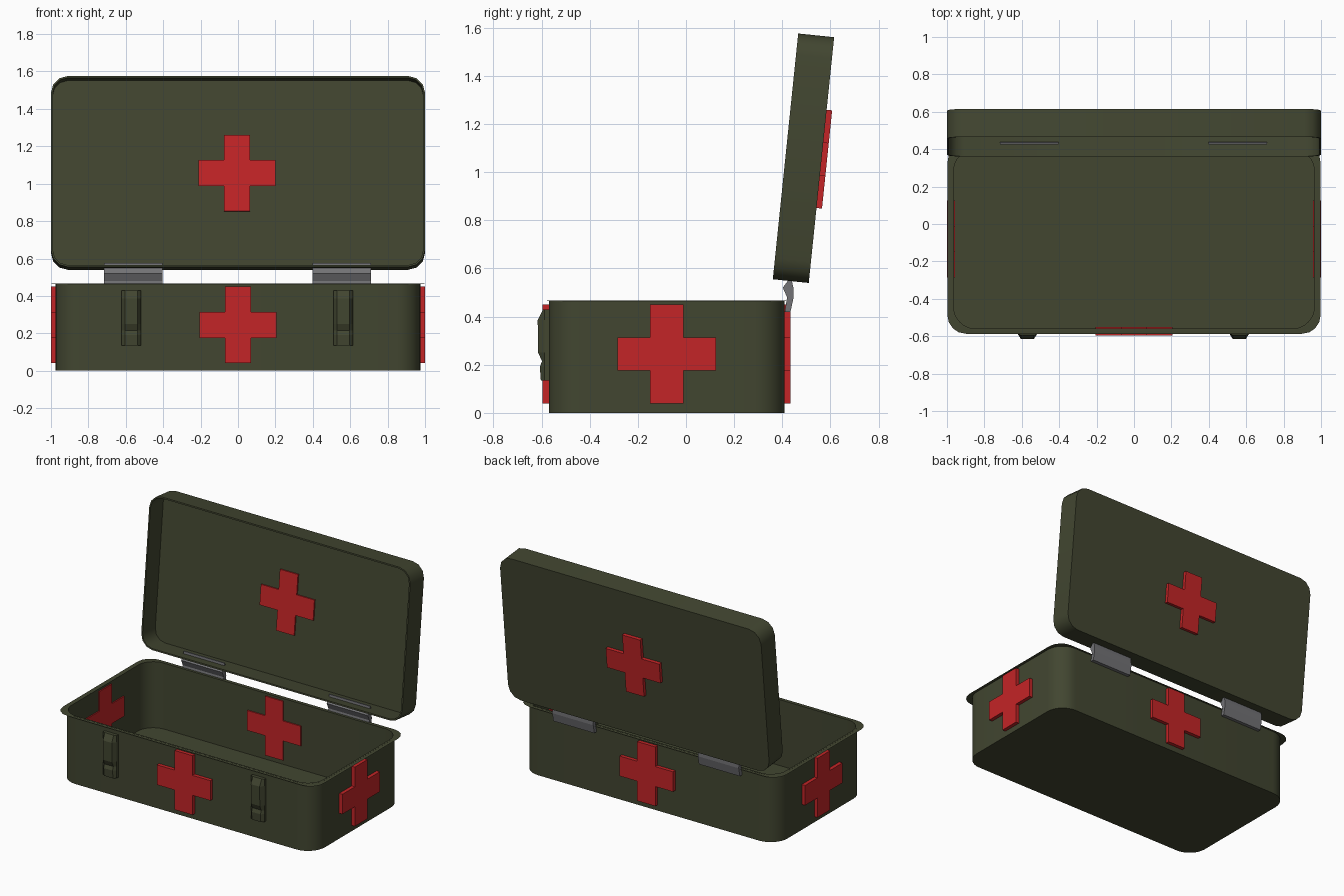
import bpy, bmesh, math
from mathutils import Matrix, Vector

if "Cube" in bpy.data.objects:
    bpy.data.objects.remove(bpy.data.objects["Cube"])


def material(name, rgb):
    m = bpy.data.materials.new(name)
    m.diffuse_color = (*rgb, 1)
    m.use_nodes = True
    m.node_tree.nodes["Principled BSDF"].inputs["Base Color"].default_value = m.diffuse_color
    return m


GREEN = material("olive green", (0.054, 0.061, 0.030))
RED = material("red", (0.55, 0.018, 0.020))
STEEL = material("grey steel", (0.17, 0.17, 0.18))


def loft(name, rings, mat, matrix=Matrix(), caps=True, smooth=False):
    """Skin a list of point rings, closing both ends if asked."""
    bm = bmesh.new()
    loops = [[bm.verts.new(p) for p in ring] for ring in rings]
    n = len(loops[0])
    for a, b in zip(loops, loops[1:]):
        for i in range(n):
            j = (i + 1) % n
            bm.faces.new((a[i], a[j], b[j], b[i]))
    if caps:
        bm.faces.new(loops[0])
        bm.faces.new(loops[-1])
    bmesh.ops.recalc_face_normals(bm, faces=bm.faces)
    mesh = bpy.data.meshes.new(name)
    bm.to_mesh(mesh)
    bm.free()
    mesh.materials.append(mat)
    ob = bpy.data.objects.new(name, mesh)
    bpy.context.collection.objects.link(ob)
    ob.matrix_world = matrix
    if smooth:
        bpy.ops.object.select_all(action='DESELECT')
        ob.select_set(True)
        bpy.context.view_layer.objects.active = ob
        bpy.ops.object.shade_smooth_by_angle(angle=math.radians(40))
    return ob


def rounded_rect(hx, hy, r, z, seg, cy=0):
    pts = []
    for k, (sx, sy) in enumerate([(1, 1), (-1, 1), (-1, -1), (1, -1)]):
        for i in range(seg + 1):
            a = math.radians(90 * (k + i / seg))
            pts.append((sx * (hx - r) + r * math.cos(a),
                        cy + sy * (hy - r) + r * math.sin(a), z))
    return pts


def tray(name, hx, hy, r, depth, seg, t, matrix):
    """Open hollow box with rounded corners."""
    outer = [rounded_rect(hx, hy, r, z, seg) for z in (0, depth)]
    inner = [rounded_rect(hx - t, hy - t, r - t, z, seg) for z in (depth, t)]
    return loft(name, outer + inner, GREEN, matrix, smooth=True)


def cross(name, matrix, back, front):
    """Plus-shaped badge running through a wall."""
    a, b = 0.069, 0.205
    quarter = [(b, -a), (b, a), (a, a)]
    pts = []
    for k in range(4):
        rot = Matrix.Rotation(math.radians(90 * k), 2)
        pts += [rot @ Vector(p) for p in quarter]
    loft(name, [[(p.x, p.y, z) for p in pts] for z in (back, front)], RED, matrix)


# Box body and its thin flared lip
CY = -0.08
HX, HY, H, T = 0.975, 0.49, 0.467, 0.01
tray("box_body", HX, HY, 0.13, H, 8, T, Matrix.Translation((0, CY, 0)))
loft("box_lip", [rounded_rect(HX - 0.012, HY - 0.012, 0.10, H, 4, CY),
                 rounded_rect(0.998, HY + 0.017, 0.10, H - 0.002, 4, CY)],
     GREEN, caps=False)

# Lid, standing open and leaning back
lid_mat = Matrix.Translation((0, 0.5625, 1.05)) @ Matrix.Rotation(math.radians(84.1), 4, 'X')
tray("lid", 1.0, 0.513, 0.09, 0.15, 3, T, lid_mat)
cross("lid_cross", lid_mat @ Matrix.Translation((-0.005, 0.005, 0)), -0.023, T + 0.01)

# Badges on the four walls
for k, side in enumerate(("front", "right", "back", "left")):
    reach = HY if k % 2 == 0 else HX
    m = (Matrix.Translation((0, CY, 0.245)) @ Matrix.Rotation(math.radians(90 * k), 4, 'Z')
         @ Matrix.Rotation(math.radians(90), 4, 'X') @ Matrix.Translation((0, 0, reach)))
    cross(side + "_cross", m, -T - 0.008, 0.025)

# Latches: tapered blocks with a sloped top and a pinched lower grip
latch_rows = [(0.135, -0.603), (0.19, -0.607), (0.215, -0.598), (0.25, -0.614),
              (0.385, -0.616), (0.43, -0.594)]
for name, x in (("left_latch", -0.57), ("right_latch", 0.563)):
    loft(name, [[(x - 0.052, -0.565, z), (x - 0.052, -0.588, z), (x - 0.034, y, z),
                 (x + 0.034, y, z), (x + 0.052, -0.588, z), (x + 0.052, -0.565, z)]
                for z, y in latch_rows], GREEN)

# Hinges: folded plates joining the back wall to the lid
hinge_profile = [(0.410, 0.42), (0.434, 0.42), (0.447, 0.48), (0.446, 0.52), (0.434, 0.575),
                 (0.426, 0.575), (0.424, 0.55), (0.402, 0.52), (0.420, 0.48)]
for name, x in (("left_hinge", -0.56), ("right_hinge", 0.555)):
    loft(name, [[(x + s * 0.157, y, z) for y, z in hinge_profile] for s in (-1, 1)], STEEL)
